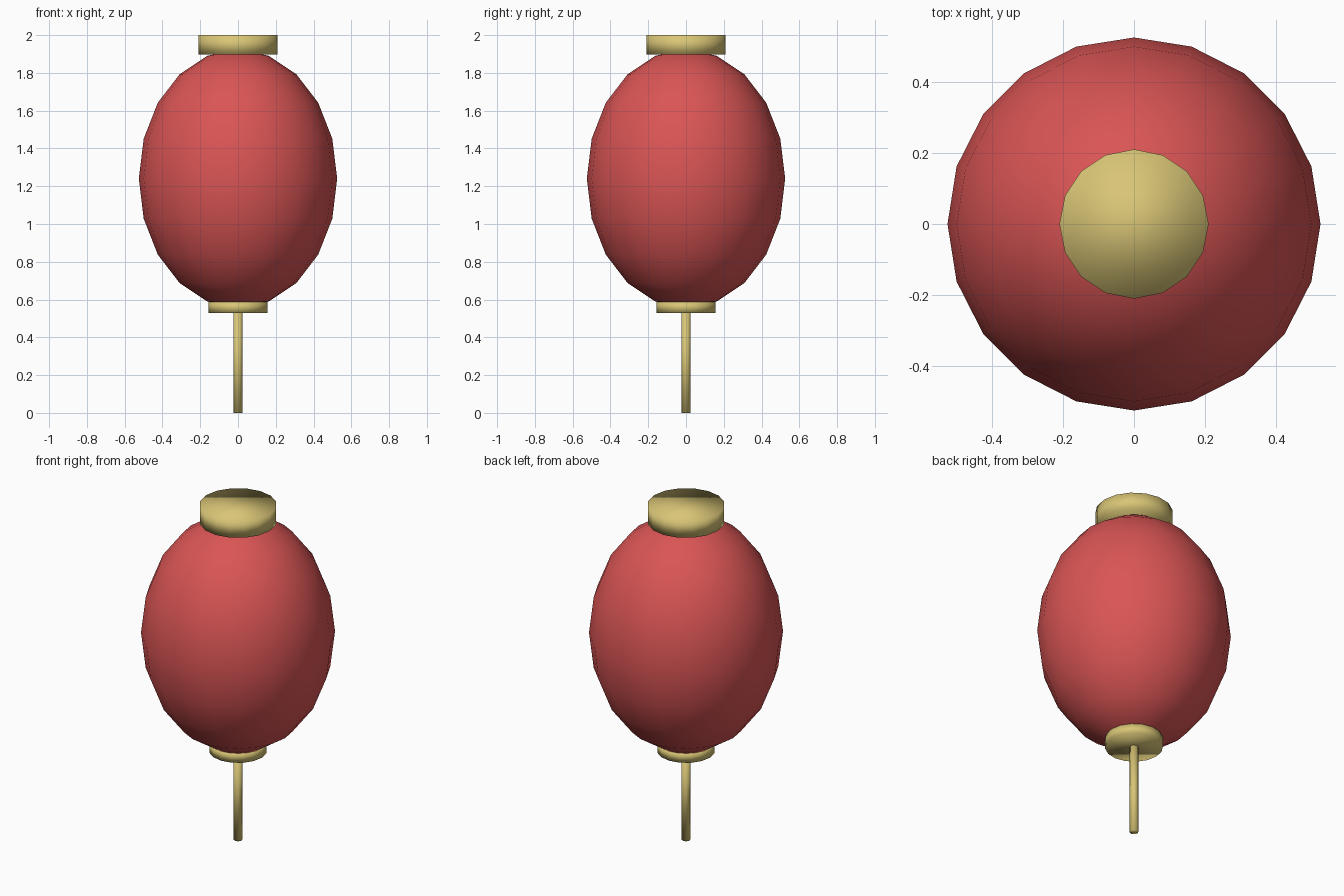
import bpy
import math

if "Cube" in bpy.data.objects:
    bpy.data.objects.remove(bpy.data.objects["Cube"])


def material(name, rgb):
    m = bpy.data.materials.new(name)
    m.diffuse_color = (*rgb, 1.0)
    m.use_nodes = True
    m.node_tree.nodes["Principled BSDF"].inputs["Base Color"].default_value = m.diffuse_color
    return m


RED = material("lantern red", (0.70, 0.09, 0.09))
GOLD = material("soft gold", (0.69, 0.56, 0.18))


def finish(name, mat):
    """Name, colour and smooth the active object."""
    obj = bpy.context.object
    obj.name = name
    obj.data.materials.append(mat)
    bpy.ops.object.shade_smooth()
    return obj


def cylinder(name, radius, z0, z1, sides):
    bpy.ops.mesh.primitive_cylinder_add(
        vertices=sides, radius=radius, depth=z1 - z0, location=(0, 0, (z0 + z1) / 2))
    return finish(name, GOLD)


# Paper body: a sphere stretched upwards
bpy.ops.mesh.primitive_uv_sphere_add(segments=20, ring_count=10, radius=1, location=(0, 0, 1.24))
bpy.context.object.scale = (0.525, 0.525, 0.684)
bpy.ops.object.transform_apply(location=False, rotation=False, scale=True)
finish("lantern_body", RED)

# Metal caps and the hanging tassel
cylinder("top_cap", 0.21, 1.898, 2.0, 16)
cylinder("bottom_cap", 0.157, 0.53, 0.587, 16)
cylinder("tassel", 0.024, 0.0, 0.535, 8)
